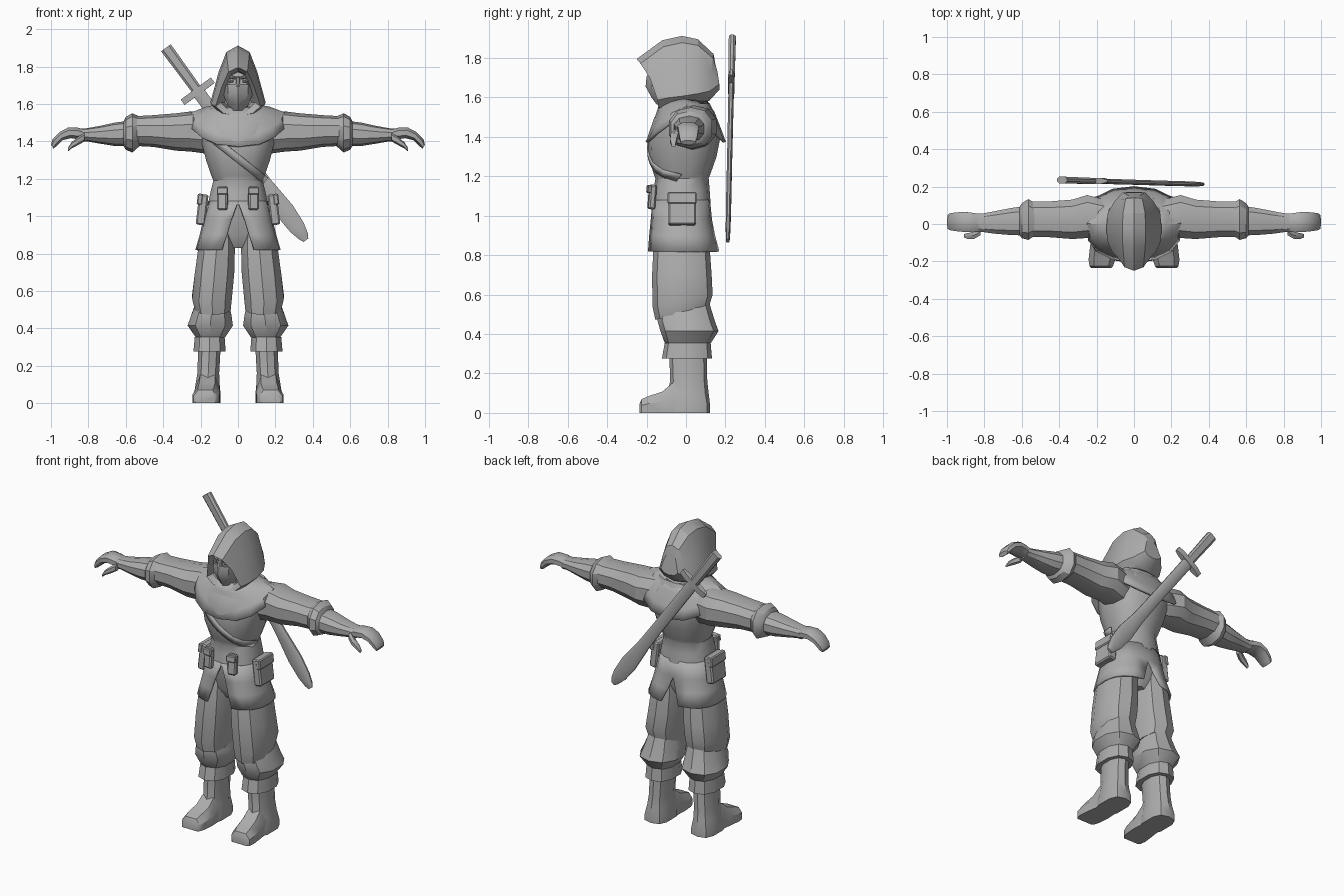
import bpy, bmesh, math
from mathutils import Vector, Matrix

if "Cube" in bpy.data.objects:
    bpy.data.objects.remove(bpy.data.objects["Cube"])

GREY = bpy.data.materials.new("plain grey")
GREY.diffuse_color = (0.42, 0.42, 0.42, 1)
GREY.use_nodes = True
GREY.node_tree.nodes["Principled BSDF"].inputs["Base Color"].default_value = GREY.diffuse_color


def finish(name, bm, mirror=False, thick=0, angle=32):
    bmesh.ops.recalc_face_normals(bm, faces=bm.faces)
    me = bpy.data.meshes.new(name)
    bm.to_mesh(me)
    bm.free()
    me.materials.append(GREY)
    ob = bpy.data.objects.new(name, me)
    bpy.context.collection.objects.link(ob)
    bpy.ops.object.select_all(action='DESELECT')
    ob.select_set(True)
    bpy.context.view_layer.objects.active = ob
    bpy.ops.object.shade_smooth_by_angle(angle=math.radians(angle))
    if thick:
        m = ob.modifiers.new("thickness", 'SOLIDIFY')
        m.thickness = thick
    if mirror:
        ob.modifiers.new("mirror", 'MIRROR')
    return ob


def loft(name, rings, closed=True, caps=True, **kw):
    """Skin a list of point rings."""
    bm = bmesh.new()
    vs = [[bm.verts.new(p) for p in r] for r in rings]
    n = len(vs[0])
    for a, b in zip(vs, vs[1:]):
        for i in range(n if closed else n - 1):
            j = (i + 1) % n
            bm.faces.new((a[i], a[j], b[j], b[i]))
    if caps:
        bm.faces.new(vs[0])
        bm.faces.new(vs[-1])
    return finish(name, bm, **kw)


def power(v, p):
    return math.copysign(abs(v) ** (2 / p), v)


def zring(z, x0, x1, y0, y1, n=10, tilt=0, p=2.3, droop=0):
    """Level ring given by its x and y extents."""
    out = []
    for i in range(n):
        a = 2 * math.pi * i / n - math.pi / 2
        c, s = power(math.cos(a), p), power(math.sin(a), p)
        y = (y1 - y0) / 2 * s
        out.append(((x0 + x1) / 2 + (x1 - x0) / 2 * c, (y0 + y1) / 2 + y,
                    z + tilt * y - droop * abs(s) ** 1.5))
    return out


def xring(x, y0, y1, z0, z1, n=10, lean=0, p=2.3):
    """Upright ring across an arm, given by its y and z extents."""
    out = []
    for i in range(n):
        a = 2 * math.pi * (i + .5) / n
        z = (z1 - z0) / 2 * power(math.sin(a), p)
        out.append((x + lean * z, (y0 + y1) / 2 + (y1 - y0) / 2 * power(math.cos(a), p),
                    (z0 + z1) / 2 + z))
    return out


def box(name, size, loc, rot=(0, 0, 0), bevel=.008, mirror=False):
    bm = bmesh.new()
    bmesh.ops.create_cube(bm, size=1)
    bmesh.ops.scale(bm, vec=size, verts=bm.verts)
    if bevel:
        bmesh.ops.bevel(bm, geom=bm.edges[:], offset=bevel, segments=1, affect='EDGES')
    R = Matrix.Rotation(rot[2], 4, 'Z') @ Matrix.Rotation(rot[1], 4, 'Y') @ Matrix.Rotation(rot[0], 4, 'X')
    bm.transform(Matrix.Translation(loc) @ R)
    return finish(name, bm, mirror=mirror)


# Torso: z, half width, front y, back y
TORSO = [(1.06, .165, -.172, .125), (1.13, .15, -.165, .12), (1.19, .135, -.155, .115),
         (1.215, .145, -.165, .125), (1.3, .175, -.19, .155), (1.4, .2, -.195, .175),
         (1.5, .22, -.16, .155), (1.57, .16, -.1, .12)]
loft("tunic_body", [zring(z, -w, w, a, b, 14) for z, w, a, b in TORSO])

# Skirt: two mirrored panels with a tall front slit and a shorter back slit
rings = []
for z, w, y0, y1, gf, gb in [(1.08, .16, -.17, .122, 0, 0), (.98, .185, -.18, .132, .13, 0),
                             (.9, .205, -.19, .148, .22, .09), (.82, .228, -.2, .172, .31, .2)]:
    r = []
    for i in range(9):
        a = -math.pi / 2 + gf + (math.pi - gf - gb) * i / 8
        r.append((max(0, w * power(math.cos(a), 2.5)), (y0 + y1) / 2 + (y1 - y0) / 2 * power(math.sin(a), 2.5), z))
    rings.append(r)
loft("skirt_panel", rings, closed=False, caps=False, thick=.012, mirror=True)
loft("pelvis", [zring(.83, -.05, .05, -.1, .07), zring(.9, -.14, .14, -.14, .1),
                zring(1.08, -.15, .15, -.15, .11)])

# Shoulder cape drooping at the front and back
loft("shoulder_cape", [zring(1.6, -.1, .1, -.13, .11, 16, droop=.02),
                       zring(1.585, -.17, .17, -.15, .145, 16, droop=.06),
                       zring(1.555, -.25, .25, -.175, .18, 16, droop=.12),
                       zring(1.5, -.262, .262, -.205, .202, 16, droop=.125)],
     caps=False, thick=.014)

# Trousers and boots
loft("trouser_leg", [zring(.97, .03, .18, -.14, .1), zring(.84, .012, .215, -.165, .12),
                     zring(.7, .015, .235, -.172, .13), zring(.57, .028, .25, -.17, .135, tilt=.2),
                     zring(.51, .035, .235, -.155, .12, tilt=.28)], mirror=True)
loft("knee_fold", [zring(.56, .05, .22, -.13, .11, tilt=.2), zring(.47, .03, .255, -.145, .145),
                   zring(.415, .022, .275, -.13, .165), zring(.36, .06, .235, -.11, .13),
                   zring(.34, .075, .22, -.09, .11)], mirror=True)
loft("boot_cuff", [zring(.345, .08, .22, -.09, .11), zring(.355, .068, .235, -.108, .125),
                   zring(.275, .062, .242, -.122, .132), zring(.275, .09, .22, -.08, .1)], mirror=True)
loft("boot_shaft", [zring(.3, .09, .215, -.085, .105), zring(.16, .098, .22, -.08, .108),
                    zring(.1, .095, .23, -.095, .115), zring(.04, .09, .238, -.1, .122, p=3),
                    zring(0, .09, .238, -.1, .122, p=3)], mirror=True)
foot = []
for y, x0, x1, zt in [(.02, .1, .225, .17), (-.07, .098, .228, .15), (-.12, .095, .235, .108),
                      (-.19, .1, .243, .085), (-.225, .112, .238, .07), (-.236, .122, .228, .045)]:
    d = (x1 - x0) * .2
    foot.append([(x0, y, 0), (x1, y, 0), (x1, y, zt * .55), (x1 - d, y, zt), (x0 + d, y, zt), (x0, y, zt * .55)])
loft("boot_foot", foot, mirror=True)

# Arms: sleeve, cuff, forearm, hand, thumb
loft("sleeve", [xring(.14, -.08, .13, 1.33, 1.56), xring(.25, -.08, .16, 1.345, 1.56),
                xring(.33, -.085, .135, 1.35, 1.55), xring(.45, -.075, .125, 1.37, 1.54),
                xring(.54, -.075, .125, 1.375, 1.535)], mirror=True)
loft("sleeve_cuff", [xring(.52, -.06, .11, 1.38, 1.53), xring(.565, -.09, .138, 1.34, 1.55),
                     xring(.6, -.08, .115, 1.355, 1.53), xring(.615, -.06, .09, 1.38, 1.5)], mirror=True)
loft("forearm", [xring(.58, -.065, .1, 1.375, 1.51), xring(.66, -.062, .088, 1.375, 1.5),
                 xring(.74, -.055, .072, 1.388, 1.482), xring(.81, -.045, .058, 1.4, 1.47),
                 xring(.84, -.042, .058, 1.4, 1.468)], mirror=True)
loft("hand", [xring(.82, -.04, .056, 1.405, 1.465, 8), xring(.86, -.048, .063, 1.41, 1.476, 8),
              xring(.9, -.047, .068, 1.415, 1.477, 8, .2), xring(.945, -.042, .066, 1.405, 1.452, 8, .4),
              xring(.98, -.036, .06, 1.375, 1.412, 8, .7), xring(.993, -.028, .05, 1.36, 1.382, 8, .6)], mirror=True)
loft("thumb", [xring(.82, -.062, -.02, 1.4, 1.445, 6), xring(.855, -.082, -.038, 1.38, 1.425, 6),
               xring(.89, -.082, -.047, 1.362, 1.395, 6), xring(.908, -.074, -.052, 1.347, 1.367, 6)], mirror=True)

# Hood: y at peak, y at chin, top z, bottom z, half width
HALF = [(.42, .91), (.7, .63), (1, .2), (.66, .06)]
PROFILE = [(0, 1)] + HALF + [(0, 0)] + [(-u, v) for u, v in reversed(HALF)]
HOOD = [(-.05, -.05, 1.76, 1.57, .07), (-.2, -.12, 1.775, 1.565, .093), (-.25, -.14, 1.795, 1.535, .12),
        (-.12, -.09, 1.89, 1.525, .143), (-.02, -.02, 1.912, 1.53, .148), (.06, .06, 1.895, 1.55, .14),
        (.14, .12, 1.82, 1.585, .105), (.145, .17, 1.78, 1.64, .06)]
loft("hood", [[(u * w, yb + (yt - yb) * v ** 2, zb + v * (zt - zb)) for u, v in PROFILE]
              for yt, yb, zt, zb, w in HOOD], angle=25)

# Face and mask
loft("head", [zring(1.58, -.05, .05, -.14, 0), zring(1.68, -.078, .078, -.178, 0),
              zring(1.74, -.078, .078, -.172, 0), zring(1.79, -.06, .06, -.15, 0)])
loft("face_mask", [zring(1.565, -.035, .035, -.15, -.05, 8, p=1.8), zring(1.6, -.058, .058, -.175, -.03, 8, p=1.7),
                   zring(1.655, -.08, .08, -.205, -.02, 8, p=1.7), zring(1.695, -.083, .083, -.2, -.02, 8, p=1.7, tilt=-.15)])
box("nose_bridge", (.024, .03, .06), (0, -.18, 1.715), (-.25, 0, 0), .006)
box("brow", (.055, .025, .016), (.04, -.168, 1.745), (0, -.25, .3), .005, True)
box("eye", (.03, .012, .014), (.04, -.172, 1.722), (0, -.1, .3), .004, True)

# Neck wrap beneath the chin
loft("neck_wrap", [zring(1.53, -.13, .13, -.15, .12, 12, droop=.03), zring(1.6, -.11, .11, -.12, .12, 12, droop=.03)])


# Chest strap following the torso front
def front_y(x, z):
    for (z0, w0, a0, b0), (z1, w1, a1, b1) in zip(TORSO, TORSO[1:]):
        if z0 <= z <= z1:
            t = (z - z0) / (z1 - z0)
            w, a, b = w0 + t * (w1 - w0), a0 + t * (a1 - a0), b0 + t * (b1 - b0)
            return (a + b) / 2 - (b - a) / 2 * max(0, 1 - abs(x / w) ** 2.3) ** (1 / 2.3) - .006


strap = []
for i in range(11):
    x, z = -.15 + .03 * i, 1.425 - .0235 * i
    strap.append([(x + d * .6, front_y(x + d * .6, z + d * .8), z + d * .8) for d in (-.02, .02)])
loft("chest_strap", strap, closed=False, caps=False, thick=.012)

# Belt pouches
box("front_pouch", (.055, .035, .125), (.083, -.172, 1.095), (-.08, 0, .15), mirror=True)
box("front_pouch_flap", (.06, .02, .04), (.083, -.187, 1.135), (-.08, 0, .15), .005, True)
box("side_pouch", (.05, .14, .165), (.192, -.02, 1.035), (0, -.12, 0), mirror=True)
box("side_pouch_flap", (.03, .146, .06), (.203, -.02, 1.09), (0, -.12, 0), .006, True)

# Sword across the back: local v runs from handle end to blade tip, u across
START, END = Vector((-.385, .235, 1.9)), Vector((.365, .212, .875))
AXIS = (END - START).normalized()
SIDE = AXIS.cross(Vector((0, 1, 0))).normalized()
DEPTH = SIDE.cross(AXIS)


def bar(name, rows):
    """Rows of distance along, left width, right width, half depth."""
    loft(name, [[START + AXIS * v + SIDE * u + DEPTH * d
                 for u, d in ((-l, -h * .4), (-l * .6, -h), (r * .6, -h), (r, -h * .4),
                              (r, h * .4), (r * .6, h), (-l * .6, h), (-l, h * .4))]
                for v, l, r, h in rows])


bar("sword_handle", [(0, .032, .032, .018), (.29, .028, .028, .016)])
bar("sword_guard", [(.27, .1, .1, .016), (.305, .1, .1, .016)])
bar("sword_scabbard", [(.29, .034, .034, .014), (.7, .034, .034, .013), (.9, .038, .036, .013),
                       (1.08, .052, .05, .013), (1.19, .045, .042, .012), (1.25, .03, .026, .01),
                       (1.272, .018, .012, .008)])
